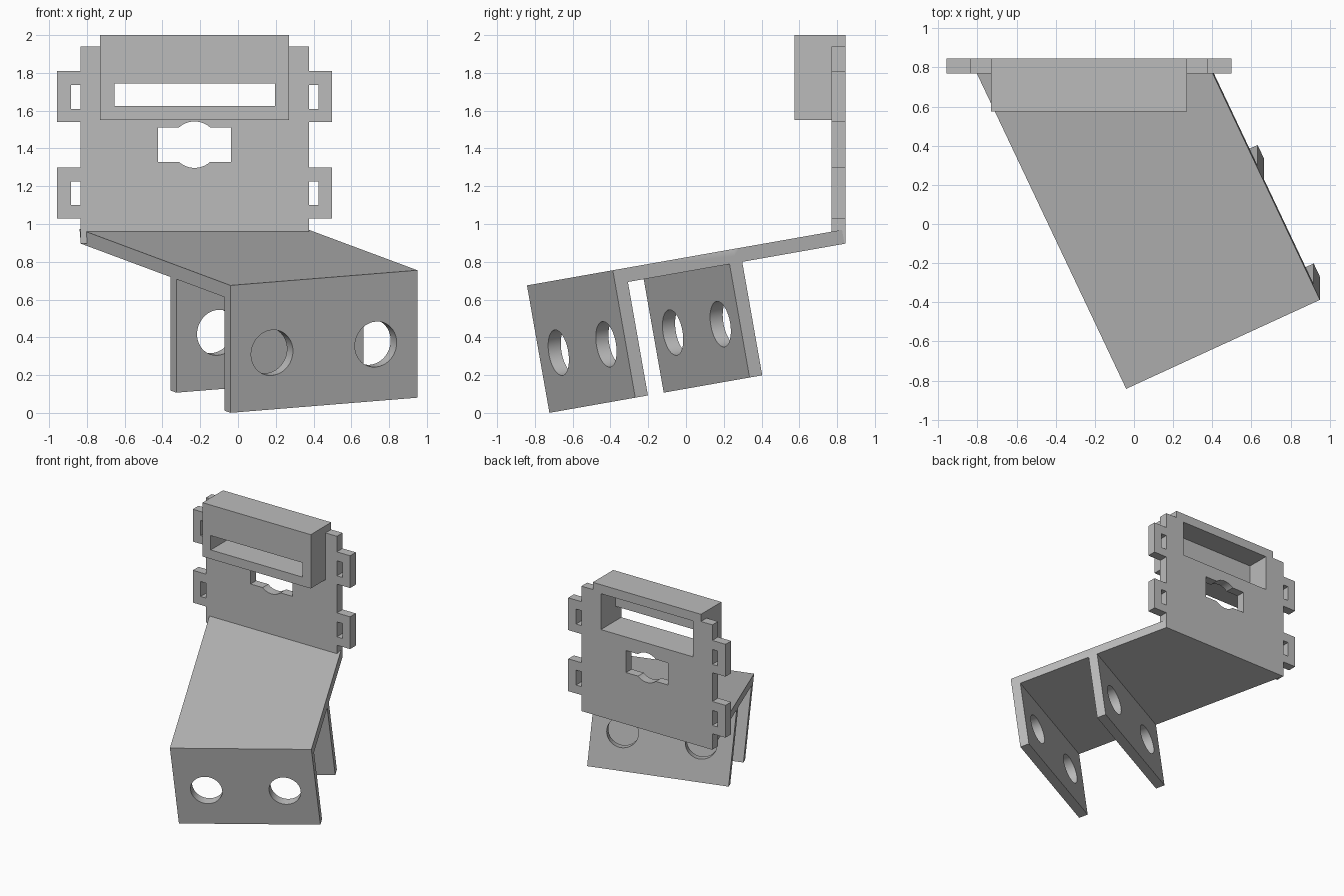
import bpy
import bmesh
from math import radians, pi
from mathutils import Matrix, Vector

if "Cube" in bpy.data.objects:
    bpy.data.objects.remove(bpy.data.objects["Cube"], do_unlink=True)

grey = bpy.data.materials.new("plain grey")
grey.use_nodes = True
COLOUR = (0.5, 0.5, 0.5, 1)
grey.diffuse_color = COLOUR
grey.node_tree.nodes["Principled BSDF"].inputs["Base Color"].default_value = COLOUR

T = 0.075  # sheet thickness


def make(name, bm, frame=Matrix()):
    mesh = bpy.data.meshes.new(name)
    bm.transform(frame)
    bm.to_mesh(mesh)
    bm.free()
    mesh.materials.append(grey)
    obj = bpy.data.objects.new(name, mesh)
    bpy.context.collection.objects.link(obj)
    return obj


def box(name, x, y, z, frame=Matrix()):
    bm = bmesh.new()
    bmesh.ops.create_cube(bm, size=1)
    for v in bm.verts:
        v.co = [r[0] if c < 0 else r[1] for c, r in zip(v.co, (x, y, z))]
    return make(name, bm, frame)


def rod(name, centre, radius, length, frame=Matrix()):
    """Cylinder lying along y."""
    bm = bmesh.new()
    bmesh.ops.create_cone(bm, cap_ends=True, segments=64, radius1=radius, radius2=radius, depth=length,
                          matrix=Matrix.Translation(centre) @ Matrix.Rotation(pi / 2, 4, 'X'))
    return make(name, bm, frame)


def combine(target, others, operation):
    """Boolean the other solids into the target and discard them."""
    bpy.context.view_layer.objects.active = target
    for other in others:
        mod = target.modifiers.new("boolean", 'BOOLEAN')
        mod.operation, mod.solver, mod.object = operation, 'EXACT', other
        bpy.ops.object.modifier_apply(modifier=mod.name)
        bpy.data.objects.remove(other, do_unlink=True)


# Upright plate with side tabs and slotted housing
LEFT, RIGHT, BACK = -0.835, 0.375, 0.845
FACE = BACK - T
plate = box("mounting_plate", (LEFT, RIGHT), (FACE, BACK), (0.897, 1.94))
housing = box("slot_housing", (-0.73, 0.27), (0.575, BACK), (1.55, 2.0))
tabs, slots = [], []
for edge, side in ((LEFT, -1), (RIGHT, 1)):
    for z in (1.03, 1.54):
        tabs.append(box("side_tab", sorted((edge - side * 0.03, edge + side * 0.122)),
                        (FACE, BACK), (z, z + 0.27)))
        slots.append(box("tab_slot", sorted((edge, edge + side * 0.05)),
                         (0.7, 0.9), (z + 0.07, z + 0.195)))
combine(plate, [housing] + tabs, 'UNION')

# Pocket open at the back, narrow front window and keyed opening
pocket = box("pocket", (-0.655, 0.195), (0.575 + T, 0.95), (1.625, 1.925))
window = box("window", (-0.655, 0.195), (0.5, 0.7), (1.625, 1.745))
key = box("key_slot", (-0.423, -0.037), (0.7, 0.95), (1.328, 1.512))
key_round = rod("key_round", (-0.23, 0.82, 1.42), 0.123, 0.25)
combine(plate, slots + [pocket, window, key, key_round], 'DIFFERENCE')

# Skewed arm, tilted and turned, trimmed flush with the back of the plate
frame = (Matrix.Translation((-0.04, -0.842, 0.675))
         @ Matrix.Rotation(radians(10), 4, 'X') @ Matrix.Rotation(radians(25), 4, 'Z'))
WIDTH, DROP = 1.092, 0.685
arm = box("angled_arm", (0, WIDTH), (0, 2.2), (-T, 0), frame)
bm = bmesh.new()
bm.from_mesh(arm.data)
cut = bmesh.ops.bisect_plane(bm, geom=bm.verts[:] + bm.edges[:] + bm.faces[:], plane_co=Vector((0, BACK, 0)),
                             plane_no=Vector((0, 1, 0)), clear_outer=True)
bmesh.ops.holes_fill(bm, edges=[e for e in bm.edges if e.is_boundary])
bmesh.ops.recalc_face_normals(bm, faces=bm.faces)
bm.to_mesh(arm.data)
bm.free()

# Two parallel flanges, each with a pair of round holes
flanges = [box("flange", (0, WIDTH), (y, y + T), (-DROP, 0), frame) for y in (0, 0.678)]
combine(arm, flanges, 'UNION')
holes = [rod("hole", (x, 0.4, -0.38), 0.122, 1.2, frame) for x in (0.243, WIDTH - 0.243)]
combine(arm, holes, 'DIFFERENCE')

# Keep crisp edges and smooth hole walls
for obj in (plate, arm):
    bpy.ops.object.select_all(action='DESELECT')
    obj.select_set(True)
    bpy.context.view_layer.objects.active = obj
    bpy.ops.object.shade_smooth_by_angle(angle=radians(30))
